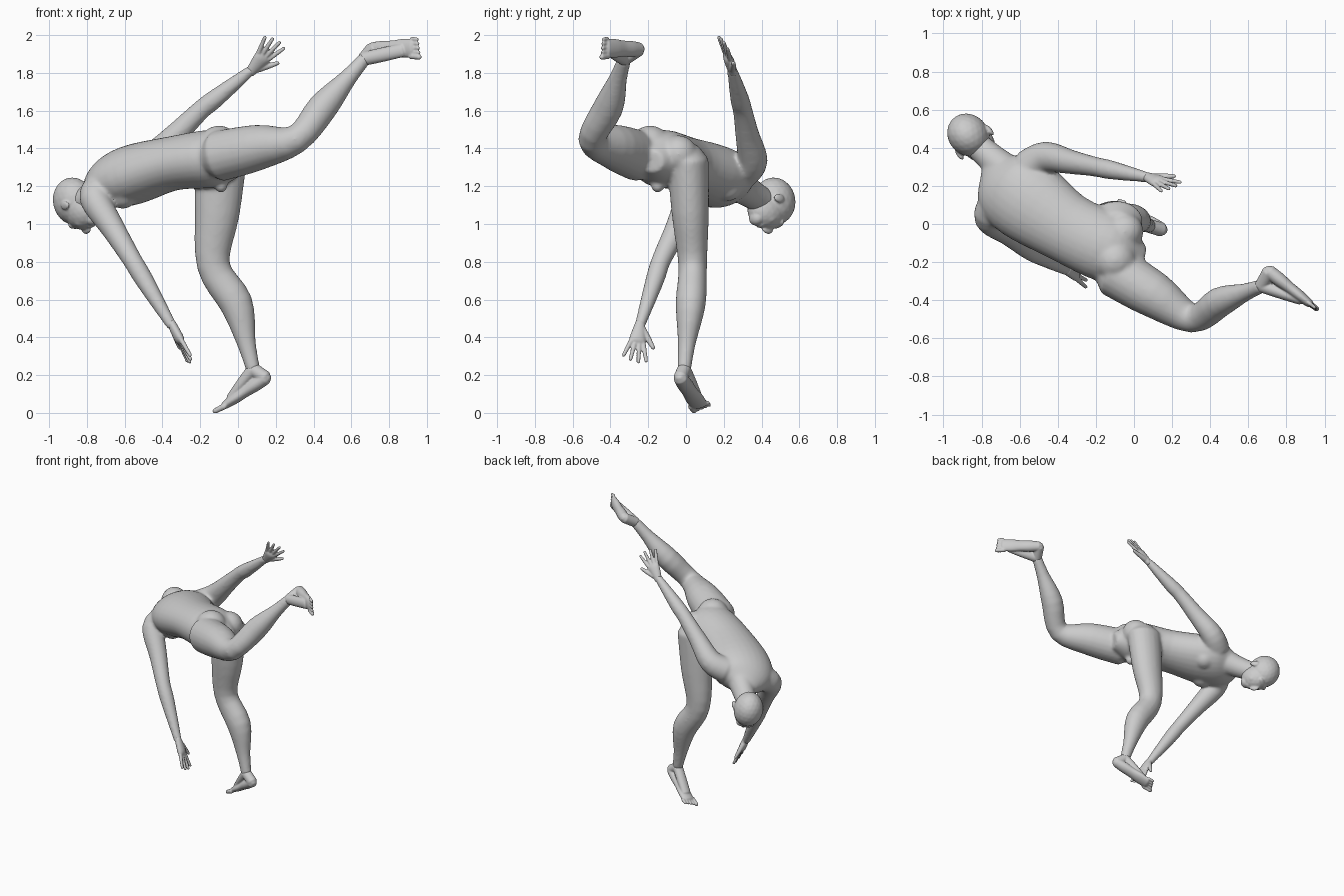
import bpy, bmesh, math
from mathutils import Vector, Matrix

old_cube = bpy.data.objects.get("Cube")
if old_cube:
    bpy.data.objects.remove(old_cube, do_unlink=True)

grey = (.6, .6, .6, 1)
clay = bpy.data.materials.new("clay_grey")
clay.use_nodes = True
clay.diffuse_color = grey
clay.node_tree.nodes["Principled BSDF"].inputs["Base Color"].default_value = grey


def mix(start, end, amount):
    return Vector(start).lerp(Vector(end), amount)


def across(direction, hint):
    """The part of hint that is square to direction."""
    hint = Vector(hint)
    return (hint - direction * hint.dot(direction)).normalized()


def curve_point(before, start, end, after, t):
    """Smooth curve between start and end, steered by their neighbours."""
    leave, arrive = (end - before) / 2, (after - start) / 2
    ease = t * t * (3 - 2 * t)
    return start.lerp(end, ease) + leave * t * (1 - t) ** 2 - arrive * t * t * (1 - t)


def tube(bm, points, widths, up, up_end=None, flat=(1, 1), sides=20, steps=4):
    """Loft ellipses along points; flat is depth over width at both ends."""
    points = [Vector(point) for point in points]
    sizes = [Vector((width, 0, 0)) for width in widths]
    last = len(points) - 1
    path = []
    for i in range(last):
        near = [max(i - 1, 0), i, i + 1, min(i + 2, last)]
        for k in range(steps):
            place = curve_point(*[points[n] for n in near], k / steps)
            size = curve_point(*[sizes[n] for n in near], k / steps)
            path.append((place, size.x))
    path.append((points[last], widths[last]))
    # Rounded ends
    for end, inner, slot, ratio in ((0, 1, 0, flat[0]), (-1, -2, len(path) + 1, flat[1])):
        place, width = path[end]
        outward = (place - path[inner][0]).normalized()
        path.insert(slot, (place + outward * width * min(ratio, 1) * .7, width / 2))
    rings = []
    for i, (place, width) in enumerate(path):
        share = i / (len(path) - 1)
        tangent = (path[min(i + 1, len(path) - 1)][0] - path[max(i - 1, 0)][0]).normalized()
        top = across(tangent, mix(up, up_end or up, share))
        side = tangent.cross(top)
        depth = width * (flat[0] + (flat[1] - flat[0]) * share)
        turns = [math.tau * k / sides for k in range(sides)]
        rings.append([bm.verts.new(place + side * width * math.cos(turn) + top * depth * math.sin(turn))
                      for turn in turns])
    for ring, following in zip(rings, rings[1:]):
        for k in range(sides):
            bm.faces.new((ring[k - 1], ring[k], following[k], following[k - 1]))
    bm.faces.new(rings[0])
    bm.faces.new(rings[-1])


def ball(bm, center, radii, frame=Matrix.Identity(3)):
    matrix = Matrix.Translation(center) @ frame.to_4x4() @ Matrix.Diagonal((*radii, 1))
    bmesh.ops.create_icosphere(bm, subdivisions=3, radius=1, matrix=matrix)


def finish(bm, name, voxel, smoothing):
    """Fuse the overlapping shells into one smooth skin."""
    bmesh.ops.recalc_face_normals(bm, faces=bm.faces)
    mesh = bpy.data.meshes.new(name)
    bm.to_mesh(mesh)
    bm.free()
    obj = bpy.data.objects.new(name, mesh)
    bpy.context.scene.collection.objects.link(obj)
    fuse = obj.modifiers.new("fuse", "REMESH")
    fuse.mode = "VOXEL"
    fuse.voxel_size = voxel
    soften = obj.modifiers.new("soften", "SMOOTH")
    soften.factor = .5
    soften.iterations = smoothing
    bpy.context.view_layer.update()
    graph = bpy.context.evaluated_depsgraph_get()
    skin = bpy.data.meshes.new_from_object(obj.evaluated_get(graph))
    obj.modifiers.clear()
    obj.data = skin
    skin.materials.clear()
    skin.materials.append(clay)
    for polygon in skin.polygons:
        polygon.use_smooth = True
        polygon.material_index = 0


def leg(bm, hip, knee, calf, ankle, front, thigh, depth):
    tube(bm, [hip, mix(hip, knee, .5), knee, calf, mix(calf, ankle, .6), ankle],
         [thigh, thigh * .9, .076, .08, .048, .037], front, flat=(depth, 1))


def arm(bm, root, shoulder, elbow, wrist):
    tube(bm, [root, shoulder, mix(shoulder, elbow, .5), elbow, mix(elbow, wrist, .3), wrist],
         [.095, .083, .064, .052, .05, .028], (0, 1, 0))


def hand(name, wrist, along, thumb_side):
    """Palm, four fanned fingers and a thumb."""
    bm = bmesh.new()
    wrist, along = Vector(wrist), Vector(along).normalized()
    aside = across(along, thumb_side)
    normal = along.cross(aside)

    def spot(forward, sideways):
        return wrist + along * forward + aside * sideways

    tube(bm, [spot(-.02, 0), spot(.03, 0), spot(.08, 0), spot(.1, 0)], [.026, .036, .045, .043],
         normal, flat=(.9, .35))
    for i in range(4):
        spread = 1.5 - i
        root = spot(.1, spread * .023)
        tip = root + (along + aside * spread * .2).normalized() * (.115 - .012 * abs(i - 1.3))
        tube(bm, [root, tip], [.0135, .01], normal, sides=10)
    tube(bm, [spot(.02, .02), spot(.07, .06), spot(.11, .09)], [.02, .016, .011], normal, sides=10)
    finish(bm, name, .005, 3)


def foot(name, ankle, heel, toe_base, up, toes_along, big_toe_side):
    """Sole from heel to toe base, instep from ankle, and five toes."""
    bm = bmesh.new()
    tube(bm, [mix(heel, toe_base, i / 4) for i in range(5)], [.037, .043, .043, .05, .048],
         up, flat=(1, .4))
    tube(bm, [ankle, mix(ankle, toe_base, .4), mix(ankle, toe_base, .8)], [.037, .038, .036],
         up, flat=(1, .6))
    tube(bm, [ankle, heel], [.037, .037], toes_along)
    along = Vector(toes_along).normalized()
    aside = across(along, big_toe_side)
    for i in range(5):
        radius = .0115 if i else .017
        root = Vector(toe_base) + aside * (1.9 - i) * .023 - along * .01
        tube(bm, [root, root + along * (.06 - i * .006)], [radius, radius * .85], up, sides=10)
    finish(bm, name, .005, 4)


# Torso from seat to neck base, then the neck
body = bmesh.new()
tube(body, [(-.03, -.16, 1.34), (-.13, -.125, 1.345), (-.35, -.02, 1.32), (-.56, .125, 1.26),
            (-.67, .22, 1.22), (-.73, .29, 1.2)], [.13, .185, .185, .22, .2, .11],
     (0, .15, 1), (-.34, -.13, .9), flat=(.9, .6), sides=28)
tube(body, [(-.64, .25, 1.23), (-.73, .33, 1.17), (-.82, .41, 1.12)], [.1, .08, .07], (0, 0, 1))

# Buttocks, groin and chest muscles
for center, radius in [((-.1, -.19, 1.41), .112), ((-.05, -.04, 1.37), .1), ((-.09, -.15, 1.2), .035),
                       ((-.61, .06, 1.16), .08), ((-.5, .22, 1.2), .08)]:
    ball(body, center, [radius] * 3)

# Standing and raised legs, lower and upper arms
standing_ankle, raised_ankle = (.08, -.01, .23), (.67, -.325, 1.875)
leg(body, (-.09, .01, 1.34), (-.13, .035, .78), (-.01, .025, .58), standing_ankle, (-1, 0, 0), .11, 1.27)
leg(body, (-.1, -.25, 1.36), (.31, -.495, 1.45), (.45, -.41, 1.62), raised_ankle, (0, 0, 1), .135, 1)
arm(body, (-.72, .11, 1.19), (-.755, .03, 1.13), (-.56, -.13, .81), (-.35, -.245, .46))
arm(body, (-.55, .3, 1.28), (-.46, .35, 1.34), (-.2, .3, 1.6), (.07, .245, 1.815))
finish(body, "body", .01, 12)

# Head, built in its own frame of ear, crown and face directions
crown = Vector((-.6, .78, -.15)).normalized()
face = across(crown, (.25, 0, -1))
ear = crown.cross(face)
frame = Matrix((ear, crown, face)).transposed()
head = bmesh.new()


def feature(offset, radii):
    ball(head, Vector((-.867, .467, 1.11)) + frame @ Vector(offset), radii, frame)


feature((0, 0, -.01), (.105, .118, .128))  # skull
feature((0, -.05, .05), (.087, .112, .1))  # jaw
feature((0, -.12, .1), (.045, .036, .04))  # chin
feature((0, .01, .11), (.066, .026, .026))  # brow
feature((0, -.045, .152), (.014, .036, .022))  # nose
feature((0, -.095, .132), (.03, .015, .017))  # lips
for side in (-1, 1):
    feature((side * .045, -.06, .1), (.028, .034, .028))  # cheek
    feature((side * .104, -.05, 0), (.012, .034, .024))  # ear
finish(head, "head", .006, 5)

# Hands and feet
hand("lower_hand", (-.345, -.245, .46), (.45, -.14, -.9), (-.15, 1, -.2))
hand("upper_hand", (.075, .245, 1.815), (.6, -.25, .74), (.65, .4, -.6))
foot("standing_foot", standing_ankle, (.145, -.03, .185), (-.07, .07, .04),
     (-.5, 0, .85), (-.8, .3, -.4), (-.2, -1, -.2))
foot("raised_foot", raised_ankle, (.71, -.25, 1.925), (.925, -.42, 1.932),
     (-.66, -.75, 0), (.8, -.6, -.1), (0, 0, -1))
